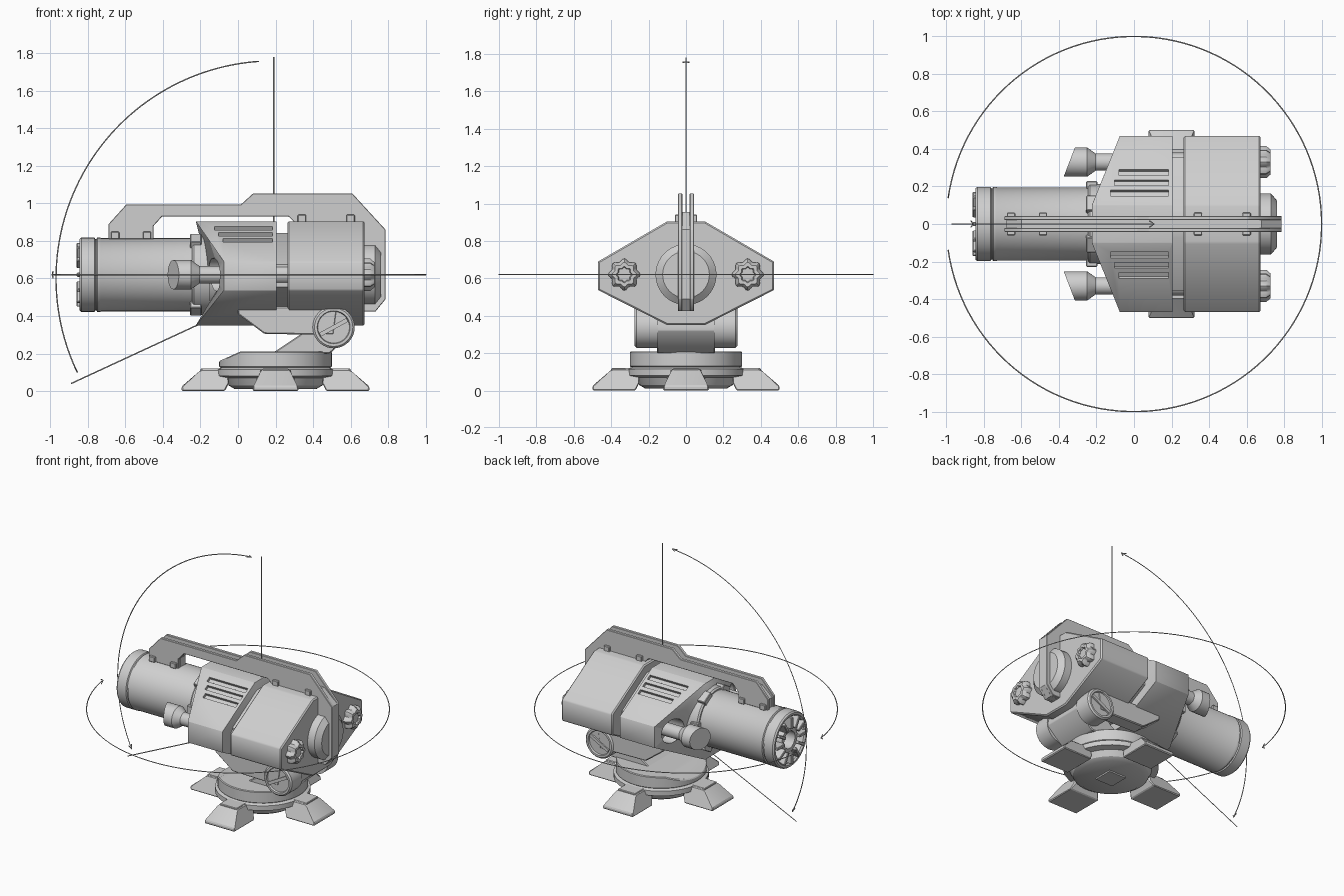
import bpy, bmesh, math
from mathutils import Matrix, Vector

if "Cube" in bpy.data.objects:
    bpy.data.objects.remove(bpy.data.objects["Cube"])

grey = bpy.data.materials.new("plain grey")
grey.diffuse_color = (0.62, 0.62, 0.62, 1)
grey.use_nodes = True
grey.node_tree.nodes["Principled BSDF"].inputs["Base Color"].default_value = grey.diffuse_color
AX = 0.62                      # height of the barrel axis
ALONG_Y = Matrix.Rotation(math.pi / 2, 4, 'Z')
ALONG_Z = Matrix.Rotation(-math.pi / 2, 4, 'Y')


def finish(name, bm, bevel=0.0, cutters=(), angle=32):
    bmesh.ops.remove_doubles(bm, verts=bm.verts, dist=1e-5)
    bmesh.ops.recalc_face_normals(bm, faces=bm.faces)
    me = bpy.data.meshes.new(name)
    bm.to_mesh(me)
    bm.free()
    ob = bpy.data.objects.new(name, me)
    bpy.context.collection.objects.link(ob)
    me.materials.append(grey)
    bpy.ops.object.select_all(action='DESELECT')
    ob.select_set(True)
    bpy.context.view_layer.objects.active = ob
    for c in cutters:
        m = ob.modifiers.new("cut", 'BOOLEAN')
        m.operation, m.solver, m.object = 'DIFFERENCE', 'EXACT', c
        bpy.ops.object.modifier_apply(modifier=m.name)
    if bevel:
        m = ob.modifiers.new("bevel", 'BEVEL')
        m.width, m.segments, m.limit_method = bevel, 1, 'ANGLE'
        m.angle_limit = math.radians(30)
        bpy.ops.object.modifier_apply(modifier=m.name)
    bpy.ops.object.shade_smooth_by_angle(angle=math.radians(angle))
    return ob


def loft(rings, cap=True):
    """Skin a list of closed rings of points."""
    bm = bmesh.new()
    rows = [[bm.verts.new(p) for p in ring] for ring in rings]
    n = len(rows[0])
    for a, b in zip(rows, rows[1:]):
        for i in range(n):
            bm.faces.new((a[i], a[(i + 1) % n], b[(i + 1) % n], b[i]))
    if cap:
        bm.faces.new(rows[0])
        bm.faces.new(rows[-1])
    return bm


def prism(name, pts, y0, y1, bevel=0.006):
    """Extrude an (x, z) outline from y0 to y1."""
    return finish(name, loft([[(x, y, z) for x, z in pts] for y in (y0, y1)]), bevel)


def lathe(name, prof, loc=(0, 0, 0), turn=Matrix(), segs=40, lobes=0, slant=0, bevel=0):
    """Revolve (x, r) pairs about the local x axis; slant tilts the first rings."""
    rings = []
    for k, (x, r) in enumerate(prof):
        ring = []
        for i in range(segs):
            a = math.tau * i / segs
            q = max(r, 1e-4) * (1 + (0.1 * math.cos(lobes * a) if lobes else 0))
            y, z = q * math.cos(a), q * math.sin(a)
            ring.append((x + (slant * y if k < 2 else 0), y, z))
        rings.append(ring)
    bm = loft(rings)
    bmesh.ops.transform(bm, matrix=Matrix.Translation(loc) @ turn, verts=bm.verts)
    return finish(name, bm, bevel)


def box(name, size, loc, turn=Matrix(), bevel=0.004):
    bm = bmesh.new()
    bmesh.ops.create_cube(bm, size=1, matrix=Matrix.Translation(loc) @ turn @ Matrix.Diagonal((*size, 1)))
    return finish(name, bm, bevel)


def wire(name, pts, cyclic=False):
    cu = bpy.data.curves.new(name, 'CURVE')
    cu.dimensions, cu.bevel_depth, cu.bevel_resolution = '3D', 0.0035, 0
    sp = cu.splines.new('POLY')
    sp.points.add(len(pts) - 1)
    for p, q in zip(sp.points, pts):
        p.co = (*q, 1)
    cu.materials.append(grey)
    bpy.context.collection.objects.link(bpy.data.objects.new(name, cu))


# --- base disc, turntable and four feet, centred on x = 0.2
lathe("base_disc", [(.012, 0), (.012, .22), (.03, .25), (.07, .27), (.08, .315), (.115, .315), (.13, .28), (.13, 0)],
      (.2, 0, 0), ALONG_Z, 48)
box("base_bottom_plate", (.14, .14, .02), (.2, 0, .012), bevel=0)
bm = loft([[(.2 + .3 * math.cos(math.tau * i / 48), .3 * math.sin(math.tau * i / 48), z)
            for i in range(48)] for z in (.125, .21)])
cut = bmesh.ops.bisect_plane(bm, geom=bm.verts[:] + bm.edges[:] + bm.faces[:], plane_co=(-.1, 0, .16),
                             plane_no=(-.41, 0, .91), clear_outer=True)
bmesh.ops.holes_fill(bm, edges=bm.edges[:])
finish("turntable", bm, .005)

foot = [(.27, 0), (.5, 0), (.5, .025), (.41, .1), (.395, .115), (.31, .115), (.25, .09), (.25, .04)]
for k in range(4):
    half = lambda z: .122 if z < .03 else (.075 if z > .09 else .1)
    bm = loft([[(x, s * half(z), z) for x, z in foot] for s in (-1, 1)])
    turn = Matrix.Translation((.2, 0, 0)) @ Matrix.Rotation(k * math.pi / 2, 4, 'Z')
    bmesh.ops.transform(bm, matrix=turn, verts=bm.verts)
    finish(f"foot_{k}", bm, .006, angle=20)
    box(f"foot_clamp_{k}", (.12, .14, .07), turn @ Vector((.34, 0, .085)), turn.to_3x3().to_4x4())

# --- slanted pedestal and tilt pivot
prism("pedestal", [(.18, .2), (.33, .3), (.42, .4), (.51, .45), (.6, .41), (.62, .32), (.49, .2)], -.155, .155)
for s, side in ((-1, "front"), (1, "back")):
    prism(f"tilt_arm_{side}", [(0, .45), (0, .41), (.14, .305), (.42, .3), (.51, .3), (.53, .45)], s * .165, s * .265)
    lathe(f"pivot_{side}", [(.15, 0), (.15, .112), (.265, .112), (.275, .102), (.275, .088), (.262, .084), (.262, 0)],
          (.51, 0, .34), Matrix.Rotation(s * math.pi / 2, 4, 'Z'), 40)
    box(f"pivot_slot_bar_{side}", (.165, .014, .022), (.51, s * .267, .34), Matrix.Rotation(-.5, 4, 'Y'), 0)

# --- housing: octagonal section, tapered nose with vents and barrel pockets
SECTION = [(.1, .905), (.47, .69), (.47, .537), (.1, .35), (-.1, .35), (-.47, .537), (-.47, .69), (-.1, .905)]
cutters = []
for s in (-1, 1):
    cutters.append(lathe("pocket_cutter", [(-.4, .088), (-.03, .088)], (0, s * .33, AX), segs=24))
    for k in range(3):
        y = .165 + .055 * k
        x0 = -.125 + .022 * k
        cutters.append(box("vent_cutter", (.185 - x0, .036, .04), ((.185 + x0) / 2, s * y, .905 - (y - .1) * .581),
                           Matrix.Rotation(-s * math.atan(.581), 4, 'X'), 0))
nose = [(-.225 + .405 * (abs(y) - .1), y, z) for y, z in SECTION]
finish("front_housing", loft([nose, [(.205, y, z) for y, z in SECTION]]), .005, cutters)
for c in cutters:
    bpy.data.objects.remove(c)
finish("rear_housing", loft([[(x, y, z) for y, z in SECTION] for x in (.265, .675)]), .008)
finish("housing_core", loft([[(x, y * .76, AX + (z - AX) * .78) for y, z in SECTION] for x in (.19, .28)]))

# --- main barrel with hollow toothed muzzle and collar
lathe("main_barrel", [(-.6, 0), (-.6, .062), (-.835, .062), (-.835, .09), (-.775, .095), (-.775, .158), (-.835, .165),
                      (-.845, .175), (-.845, .19), (-.835, .198), (-.765, .198), (-.76, .19), (-.755, .19),
                      (-.75, .198), (-.735, .198), (-.73, .195), (0, .195)], (0, 0, AX), segs=48)
for k in range(12):
    turn = Matrix.Rotation(math.tau * k / 12, 4, 'X')
    box(f"muzzle_tooth_{k}", (.09, .022, .085), turn @ Vector((-.815, 0, .128)) + Vector((0, 0, AX)), turn)
lathe("barrel_collar", [(-.245, .19), (-.245, .205), (-.235, .214), (-.15, .214)], (0, 0, AX), segs=48)
for k in range(6):
    turn = Matrix.Rotation(math.tau * (k + .5) / 6, 4, 'X')
    box(f"collar_clamp_{k}", (.06, .09, .04), turn @ Vector((-.225, 0, .208)) + Vector((0, 0, AX)), turn)

# --- side barrels and lobed rear caps
for s, side in ((-1, "front"), (1, "back")):
    at = (0, s * .33, AX)
    lathe(f"side_barrel_{side}", [(-.345, 0), (-.345, .078), (-.25, .078), (-.205, .046), (0, .046)], at,
          segs=28, slant=s * .385)
    lathe(f"side_tube_{side}", [(.18, .05), (.29, .05)], at, segs=24)
    lathe(f"rear_cap_{side}", [(.66, .078), (.705, .078), (.728, .06), (.728, .04), (.715, .035), (.715, 0)], at,
          segs=48, lobes=8)

# --- round rear cover
lathe("rear_cover", [(.66, .163), (.73, .163), (.762, .125), (.762, 0)], (0, 0, AX), segs=40)

# --- top rail: two side plates with a lower filler between, bolted down
lower = [(.787, .86), (.787, .49), (.734, .425), (.67, .425), (.67, .9), (.3, .9), (.27, .93), (-.405, .93),
         (-.45, .88), (-.45, .81)]
plate = [(-.69, .81), (-.69, .89), (-.595, .995), (.016, .995), (.08, 1.053), (.61, 1.053)] + lower
filler = [(-.68, .81), (-.68, .88), (-.6, .952), (0, .952), (.09, .955), (.68, .955)] + lower
for s, side in ((-1, "front"), (1, "back")):
    prism(f"rail_plate_{side}", plate, s * .02, s * .043, .003)
prism("rail_filler", filler, -.022, .022, 0)
for k, (x, z) in enumerate(((-.655, .83), (-.485, .83), (.34, .92), (.6, .92))):
    box(f"rail_bolt_{k}", (.045, .12, .04), (x, 0, z))

# --- thin range-of-motion markers: turning circle, tilt arc, limit lines
def ring(a, r=1.0):
    a = math.radians(a)
    return Vector((r * math.cos(a), r * math.sin(a), AX))


def tilt(a, r=1.16):
    a = math.radians(a)
    return Vector((.19 + r * math.cos(a), 0, .6 + r * math.sin(a)))


wire("turning_circle", [ring(-172 + 344 * i / 120) for i in range(121)])
wire("tilt_arc", [tilt(94 + 111.5 * i / 60) for i in range(61)])
for k, a, b in ((0, 188, 189.6), (1, 172, 170.4)):
    wire(f"turning_arrow_{k}", [ring(b) + Vector((0, 0, .017)), ring(a), ring(b) - Vector((0, 0, .017))])
for k, a, b in ((0, 94, 95.4), (1, 205.5, 204.1)):
    wire(f"tilt_arrow_{k}", [tilt(b) + Vector((0, .017, 0)), tilt(a), tilt(b) - Vector((0, .017, 0))])
wire("upper_limit_line", [(.19, 0, .6), (.19, 0, 1.78)])
wire("lower_limit_line", [(.19, 0, .54), (-.89, 0, .04)])
